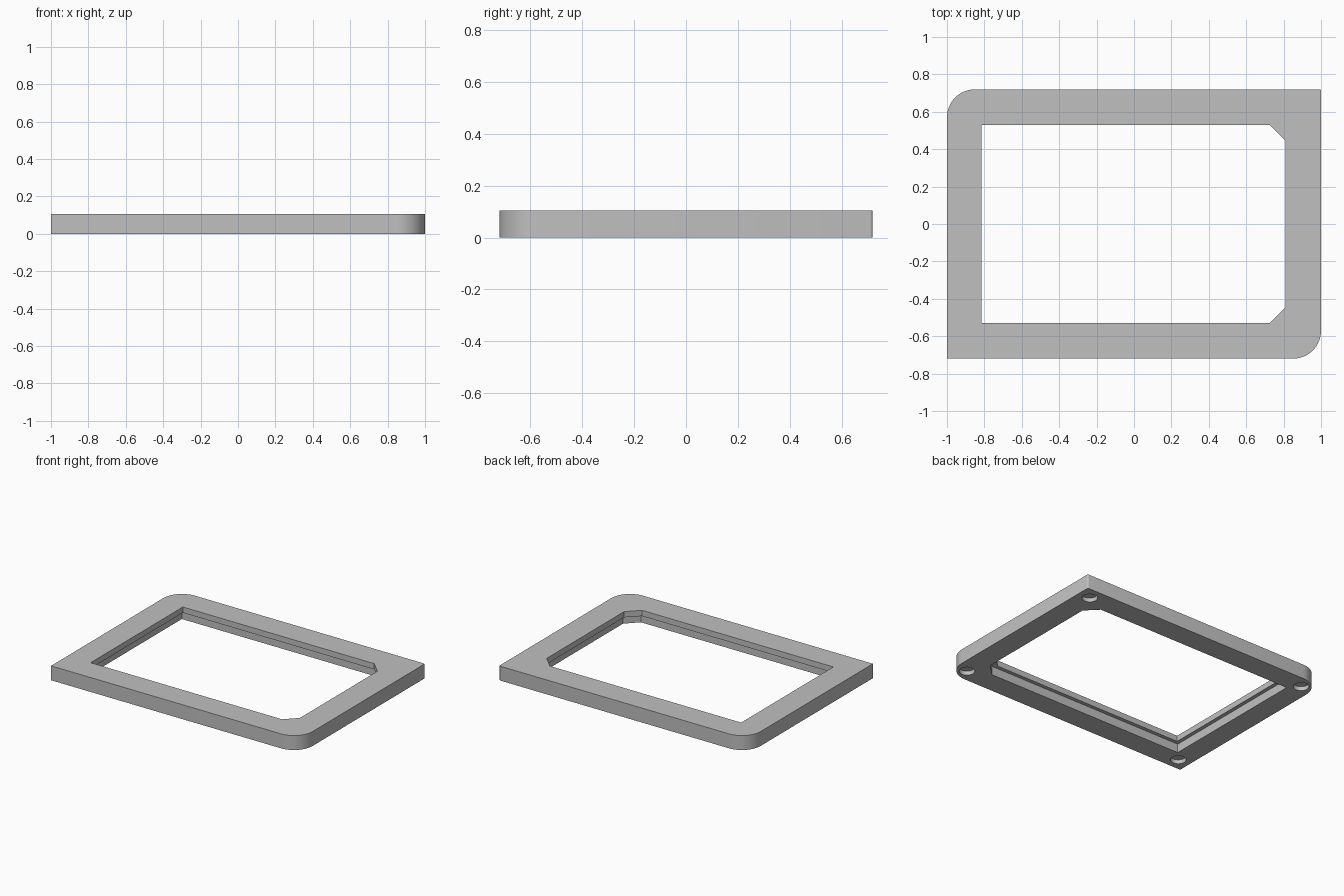
import bpy, bmesh, math

old = bpy.data.objects.get("Cube")
if old:
    bpy.data.objects.remove(old, do_unlink=True)

HX, HY, HEIGHT = 1.0, 0.72, 0.105
RADIUS = 0.15                 # two rounded outer corners
NICK = 0.01                   # tiny softened outer corner
IN_L, IN_R, IN_Y = -0.815, 0.81, 0.53
CHAMFER = 0.085
LEDGE, LEDGE_Z = 0.027, 0.063
HOLE_X, HOLE_Y, HOLE_R, HOLE_DEPTH = 0.907, 0.628, 0.052, 0.03

grey = bpy.data.materials.new("plain_grey")
grey.use_nodes = True
colour = (0.53, 0.53, 0.53, 1)
grey.diffuse_color = colour
grey.node_tree.nodes["Principled BSDF"].inputs["Base Color"].default_value = colour


def prism(name, points, z0, z1):
    """Extrude a closed outline from z0 to z1."""
    bm = bmesh.new()
    face = bm.faces.new([bm.verts.new((x, y, z0)) for x, y in points])
    top = bmesh.ops.extrude_face_region(bm, geom=[face])["geom"]
    verts = [v for v in top if isinstance(v, bmesh.types.BMVert)]
    bmesh.ops.translate(bm, verts=verts, vec=(0, 0, z1 - z0))
    bmesh.ops.recalc_face_normals(bm, faces=bm.faces)
    mesh = bpy.data.meshes.new(name)
    bm.to_mesh(mesh)
    bm.free()
    mesh.materials.append(grey)
    obj = bpy.data.objects.new(name, mesh)
    bpy.context.collection.objects.link(obj)
    return obj


def arc(cx, cy, r, start, end, steps):
    angles = [math.radians(start + (end - start) * i / steps) for i in range(steps + 1)]
    return [(cx + r * math.cos(a), cy + r * math.sin(a)) for a in angles]


def opening(grow):
    """Opening outline with cut corners on the +x side."""
    l, r, y = IN_L - grow, IN_R + grow, IN_Y + grow
    c = CHAMFER
    return [(l, -y), (r - c, -y), (r, c - y), (r, y - c), (r - c, y), (l, y)]


# Outer body
outline = [(-HX, -HY)]
outline += arc(HX - RADIUS, RADIUS - HY, RADIUS, -90, 0, 16)
outline += arc(HX - NICK, HY - NICK, NICK, 0, 90, 3)
outline += arc(RADIUS - HX, HY - RADIUS, RADIUS, 90, 180, 16)
frame = prism("frame", outline, 0, HEIGHT)

# Opening, wider recess below the lip, and blind holes in the underside
cutters = [prism("opening_cutter", opening(0), -0.1, 0.2),
           prism("recess_cutter", opening(LEDGE), -0.1, LEDGE_Z)]
for sx in (-1, 1):
    for sy in (-1, 1):
        ring = arc(sx * HOLE_X, sy * HOLE_Y, HOLE_R, 0, 360, 32)[:-1]
        cutters.append(prism("foot_hole_cutter", ring, -0.1, HOLE_DEPTH))

bpy.context.view_layer.objects.active = frame
frame.select_set(True)
for cutter in cutters:
    cutter.hide_render = True
    mod = frame.modifiers.new("cut", "BOOLEAN")
    mod.operation = "DIFFERENCE"
    mod.solver = "EXACT"
    mod.object = cutter
    bpy.ops.object.modifier_apply(modifier=mod.name)
    bpy.data.objects.remove(cutter, do_unlink=True)

bpy.ops.object.shade_smooth_by_angle(angle=math.radians(35))
